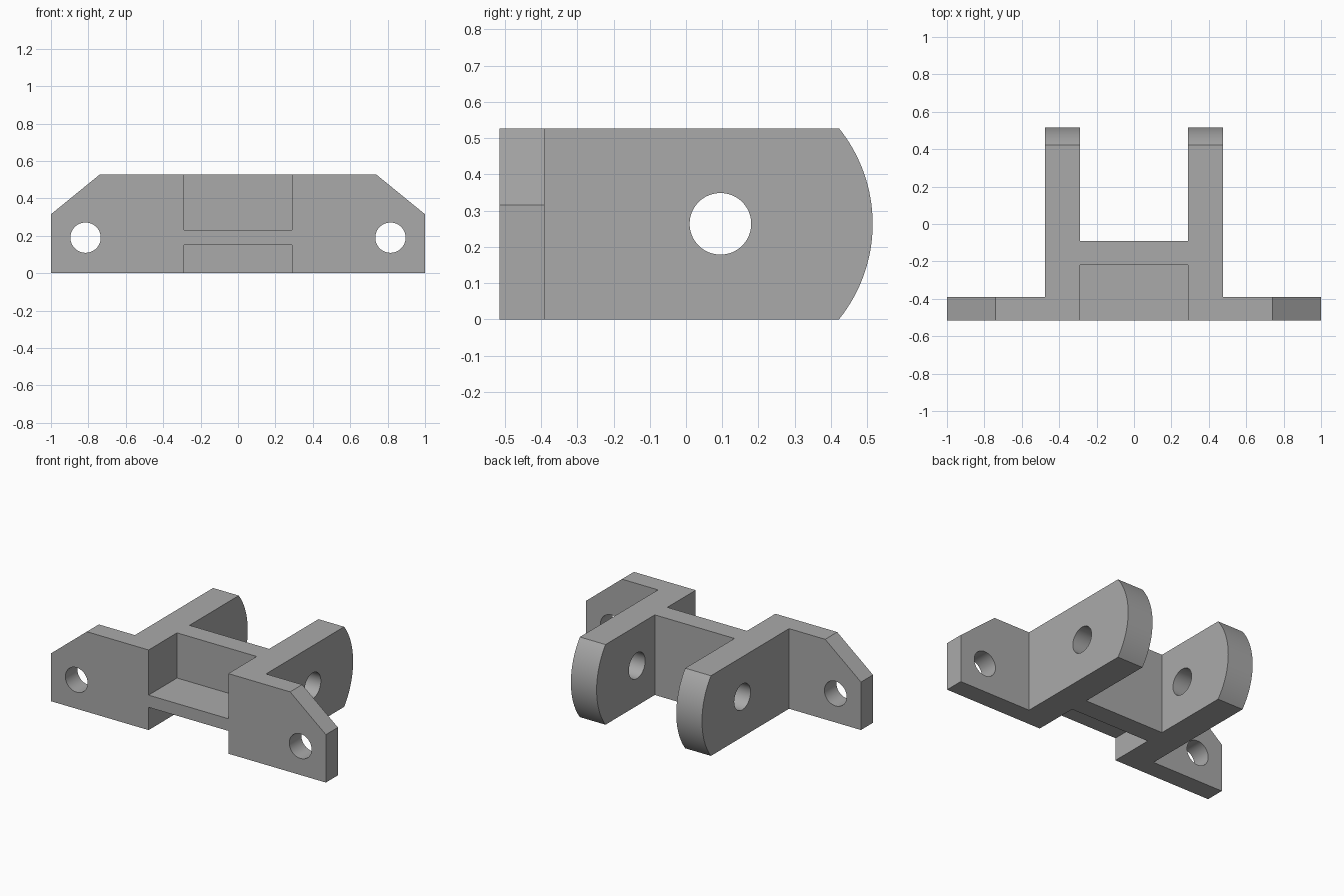
import bpy
import bmesh
from math import cos, sin, asin, radians
from mathutils import Vector

cube = bpy.data.objects.get("Cube")
if cube:
    bpy.data.objects.remove(cube, do_unlink=True)

WIDTH, FRONT, HEIGHT = 1.0, -0.515, 0.527
PIVOT_Y, PIVOT_Z, END_RADIUS = 0.095, HEIGHT / 2, 0.42

grey = bpy.data.materials.new("plain grey")
grey.use_nodes = True
grey.diffuse_color = (0.4, 0.4, 0.4, 1)
grey.node_tree.nodes["Principled BSDF"].inputs["Base Color"].default_value = (0.4, 0.4, 0.4, 1)


def prism(name, points, axis, low, high):
    """Extrude a 2D outline along an axis; outline axes keep x, y, z order."""
    def place(p, depth):
        co = list(p)
        co.insert(axis, depth)
        return Vector(co)
    bm = bmesh.new()
    face = bm.faces.new([bm.verts.new(place(p, low)) for p in points])
    result = bmesh.ops.extrude_face_region(bm, geom=[face])
    verts = [g for g in result["geom"] if isinstance(g, bmesh.types.BMVert)]
    bmesh.ops.translate(bm, verts=verts, vec=place((0, 0), high - low))
    bmesh.ops.recalc_face_normals(bm, faces=bm.faces)
    mesh = bpy.data.meshes.new(name)
    bm.to_mesh(mesh)
    bm.free()
    mesh.materials.append(grey)
    obj = bpy.data.objects.new(name, mesh)
    bpy.context.collection.objects.link(obj)
    return obj


def arc(a, b, radius, start, end, steps):
    angles = [start + (end - start) * i / steps for i in range(steps + 1)]
    return [(a + radius * cos(t), b + radius * sin(t)) for t in angles]


def circle(a, b, radius):
    return arc(a, b, radius, 0, radians(360), 64)[:-1]


def rect(a0, a1, b0, b1):
    return [(a0, b0), (a1, b0), (a1, b1), (a0, b1)]


def cut(target, cutter, operation="DIFFERENCE"):
    cutter.hide_render = True
    mod = target.modifiers.new(cutter.name, "BOOLEAN")
    mod.object, mod.operation, mod.solver = cutter, operation, "EXACT"
    bpy.ops.object.select_all(action="DESELECT")
    bpy.context.view_layer.objects.active = target
    target.select_set(True)
    bpy.ops.object.modifier_apply(modifier=mod.name)
    bpy.data.objects.remove(cutter, do_unlink=True)


# Body: plan outline with side flanges, cross web and two arms
half = [(WIDTH, FRONT), (WIDTH, -0.39), (0.477, -0.39),
        (0.477, 0.6), (0.29, 0.6), (0.29, -0.09)]
plan = half + [(-x, y) for x, y in reversed(half)]
bracket = prism("clevis_bracket", plan, 2, -0.1, 0.7)

# Side outline trims the height and rounds the arm ends
sweep = asin(PIVOT_Z / END_RADIUS)
side = [(-0.7, HEIGHT), (-0.7, 0)] + arc(PIVOT_Y, PIVOT_Z, END_RADIUS, -sweep, sweep, 32)
cut(bracket, prism("side_outline", side, 0, -1.2, 1.2), "INTERSECT")

# Front pockets above and below the shelf
for name, low, high in (("upper_pocket", 0.23, 0.7), ("lower_pocket", -0.1, 0.15)):
    cut(bracket, prism(name, rect(-0.29, 0.29, -0.7, -0.22), 2, low, high))

# Flange chamfers and bolt holes
for s in (1, -1):
    corner = [(s * 0.64, 0.6085), (s * 1.1, 0.2335), (s * 1.1, 0.7), (s * 0.64, 0.7)]
    cut(bracket, prism("flange_chamfer", corner, 1, -0.7, -0.2))
    cut(bracket, prism("bolt_hole", circle(s * 0.815, 0.19, 0.081), 1, -0.7, -0.2))

# Pivot hole through both arms
cut(bracket, prism("pivot_hole", circle(PIVOT_Y, PIVOT_Z, 0.085), 0, -0.8, 0.8))

bpy.ops.object.shade_smooth_by_angle(angle=radians(30))
